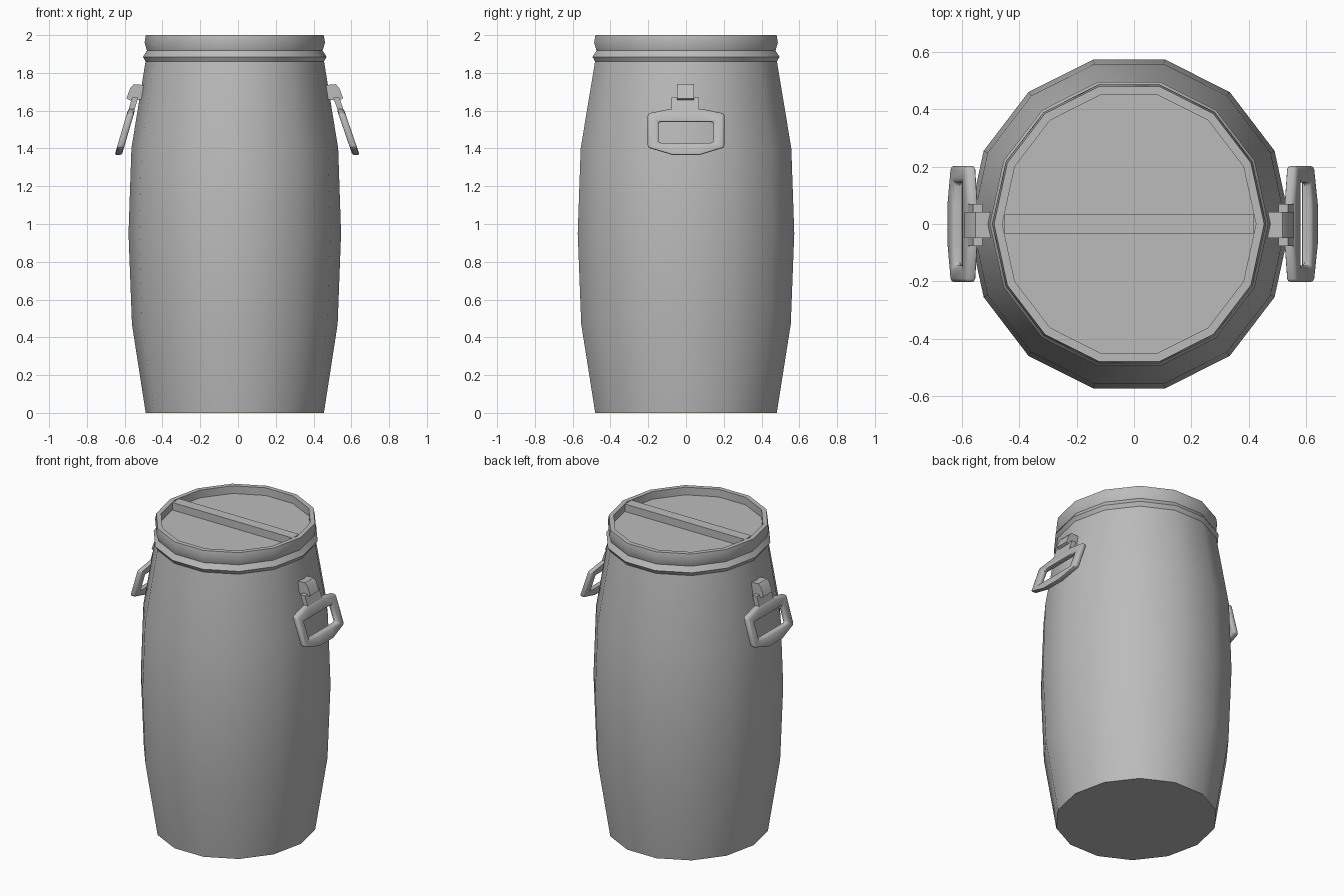
import bpy
import bmesh
from math import cos, sin, pi, radians

old = bpy.data.objects.get("Cube")
if old:
    bpy.data.objects.remove(old, do_unlink=True)

SIDES = 14
CX = -0.017        # barrel axis sits slightly off centre
SQUASH = 0.957     # barrel is a little narrower in x than in y

grey = bpy.data.materials.new("grey_plastic")
grey.use_nodes = True
GREY = (0.5, 0.5, 0.5, 1)
grey.diffuse_color = GREY
grey.node_tree.nodes["Principled BSDF"].inputs["Base Color"].default_value = GREY


def finish(name, bm, angle=32, bevel=0):
    """Turn a bmesh into a shaded object, with an optional rounded edge."""
    bmesh.ops.recalc_face_normals(bm, faces=bm.faces)
    mesh = bpy.data.meshes.new(name)
    bm.to_mesh(mesh)
    bm.free()
    mesh.materials.append(grey)
    ob = bpy.data.objects.new(name, mesh)
    bpy.context.collection.objects.link(ob)
    bpy.ops.object.select_all(action='DESELECT')
    ob.select_set(True)
    bpy.context.view_layer.objects.active = ob
    if bevel:
        mod = ob.modifiers.new("round", 'BEVEL')
        mod.width = bevel
        mod.segments = 2
        mod.limit_method = 'ANGLE'
        mod.angle_limit = radians(50)
        bpy.ops.object.modifier_apply(modifier=mod.name)
    bpy.ops.object.shade_smooth_by_angle(angle=radians(angle))
    return ob


def lathe(name, profile):
    """Sweep (radius, z) points round the barrel axis and cap both ends."""
    bm = bmesh.new()
    rings = []
    for r, z in profile:
        rings.append([bm.verts.new((CX + SQUASH * r * cos(2 * pi * i / SIDES),
                                    r * sin(2 * pi * i / SIDES), z))
                      for i in range(SIDES)])
    for a, b in zip(rings, rings[1:]):
        for i in range(SIDES):
            j = (i + 1) % SIDES
            bm.faces.new((a[i], a[j], b[j], b[i]))
    bm.faces.new(rings[0])
    bm.faces.new(rings[-1])
    return finish(name, bm)


def prism(name, outline, y0, y1, bevel=0):
    """Extrude an (x, z) outline along y."""
    bm = bmesh.new()
    ends = [[bm.verts.new((x, y, z)) for x, z in outline] for y in (y0, y1)]
    n = len(outline)
    for i in range(n):
        j = (i + 1) % n
        bm.faces.new((ends[0][i], ends[0][j], ends[1][j], ends[1][i]))
    for end in ends:
        bm.faces.new(end)
    return finish(name, bm, bevel=bevel)


# Barrel body
lathe("barrel_body", [(0.493, 0), (0.569, 0.47), (0.588, 0.95),
                      (0.572, 1.4), (0.494, 1.86)])

# Lid with clamping ridge, rim and recessed top
lathe("lid", [(0.48, 1.855), (0.492, 1.858), (0.508, 1.885), (0.486, 1.918),
              (0.499, 1.96), (0.492, 2.0), (0.462, 2.0), (0.462, 1.95)])

# Bar across the recessed top
prism("lid_bar", [(CX - 0.434, 1.94), (CX + 0.434, 1.94),
                  (CX + 0.434, 1.999), (CX - 0.434, 1.999)], -0.033, 0.035)

# Half outlines (y, z) of the grip: outer edge and matching opening edge
OUTER = [(0.08, 1.61), (0.203, 1.585), (0.203, 1.405), (0.07, 1.365)]
INNER = [(0.08, 1.54), (0.145, 1.54), (0.145, 1.43), (0.07, 1.43)]


def both_sides(half):
    return half + [(-y, z) for y, z in reversed(half)]


def handle(side, name, top_x, low_x):
    """Hanging grip with its stem, plus the clip that holds it."""
    def lean(z):
        return top_x + (low_x - top_x) * (1.665 - z) / 0.3

    half = 0.019
    outer, inner = both_sides(OUTER), both_sides(INNER)
    n = len(outer)
    bm = bmesh.new()
    loops = [[bm.verts.new((side * (lean(z) + off), y, z)) for y, z in pts]
             for pts, off in ((outer, -half), (outer, half),
                              (inner, half), (inner, -half))]
    for a, b in zip(loops, loops[1:] + loops[:1]):
        for i in range(n):
            j = (i + 1) % n
            bm.faces.new((a[i], a[j], b[j], b[i]))
    finish(name + "_handle_grip", bm, 50, 0.012)

    stem = [(side * (lean(z) + off), z) for z, off in
            ((1.59, -0.016), (1.59, 0.016), (1.67, 0.016), (1.67, -0.016))]
    prism(name + "_handle_stem", stem, -0.076, 0.07)

    clip = [(0.47, 1.735), (0.535, 1.74), (0.553, 1.72), (0.574, 1.665),
            (0.545, 1.65), (0.50, 1.66), (0.47, 1.66)]
    prism(name + "_handle_clip", [(CX + side * x, z) for x, z in clip],
          -0.048, 0.042)


handle(1, "left", 0.522, 0.625)
handle(-1, "right", 0.546, 0.634)
